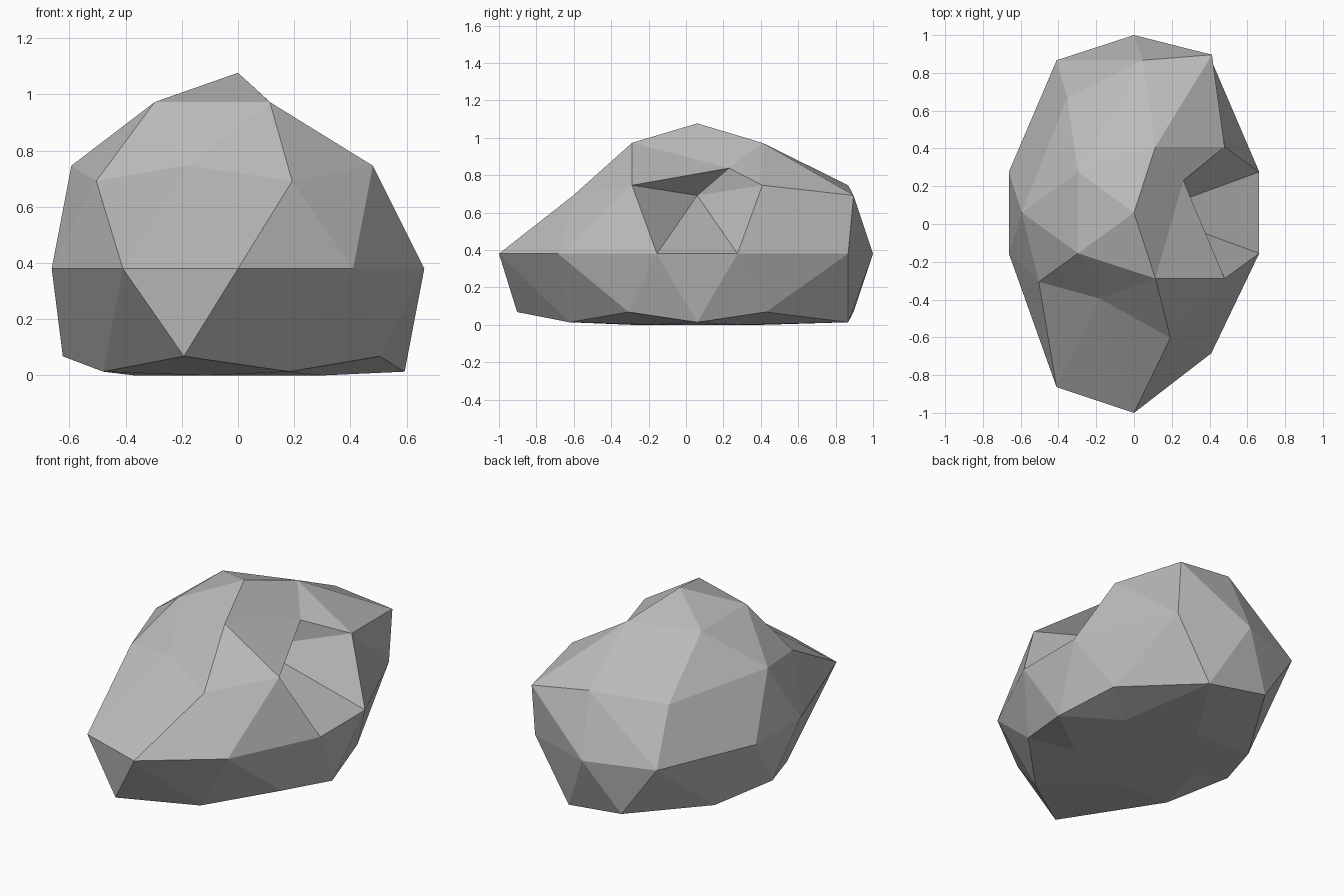
import bpy
from mathutils import Vector

# Faceted boulder: a 42-point icosphere, pushed into an uneven shape
R = 0.697
CENTRE = Vector((0, 0.06, 0.38))
bpy.ops.mesh.primitive_ico_sphere_add(subdivisions=2, radius=R, location=(0, 0, 0))
rock = bpy.context.object
rock.name = "boulder"
mesh = rock.data
for v in mesh.vertices:
    v.co = v.co.normalized() * R + CENTRE

# (point on the round shape, offset): stretched front, stretched back, side notch
moves = [
    # front bulge
    ((-0.41, -0.50, 0.38), (0, -0.36, 0)),
    ((0.00, -0.63, 0.38), (0, -0.363, 0)),
    ((0.41, -0.50, 0.38), (0, -0.18, 0)),
    ((0.19, -0.53, 0.69), (0, -0.07, 0)),
    ((-0.18, -0.50, 0.745), (0, 0.11, 0)),
    ((-0.19, -0.53, 0.07), (0, -0.37, 0)),
    ((0.18, -0.50, 0.015), (0, -0.12, 0)),
    # back bulge
    ((-0.41, 0.62, 0.38), (0, 0.243, 0)),
    ((0.00, 0.75, 0.38), (0, 0.243, 0)),
    ((0.41, 0.62, 0.38), (0, 0.243, 0)),
    ((-0.19, 0.65, 0.07), (0, 0.243, 0)),
    ((0.18, 0.62, 0.015), (0, 0.243, 0)),
    ((-0.50, 0.425, 0.69), (0.15, 0.243, 0)),
    ((-0.18, 0.62, 0.745), (0.23, 0.243, 0)),
    ((0.19, 0.65, 0.69), (0.22, 0.243, 0)),
    # notch on the right side
    ((0.62, 0.06, 0.69), (-0.55, 0, 0)),
    ((0.365, 0.06, 0.97), (-0.105, 0.17, -0.135)),
]
rounds = [v.co.copy() for v in mesh.vertices]
for near, offset in moves:
    i = min(range(len(rounds)), key=lambda k: (rounds[k] - Vector(near)).length)
    mesh.vertices[i].co = rounds[i] + Vector(offset)

# Flat underside
for v in mesh.vertices:
    v.co.z = max(v.co.z, 0.0)

stone = bpy.data.materials.new("grey stone")
stone.diffuse_color = (0.5, 0.5, 0.5, 1)
mesh.materials.append(stone)
for p in mesh.polygons:
    p.use_smooth = False
